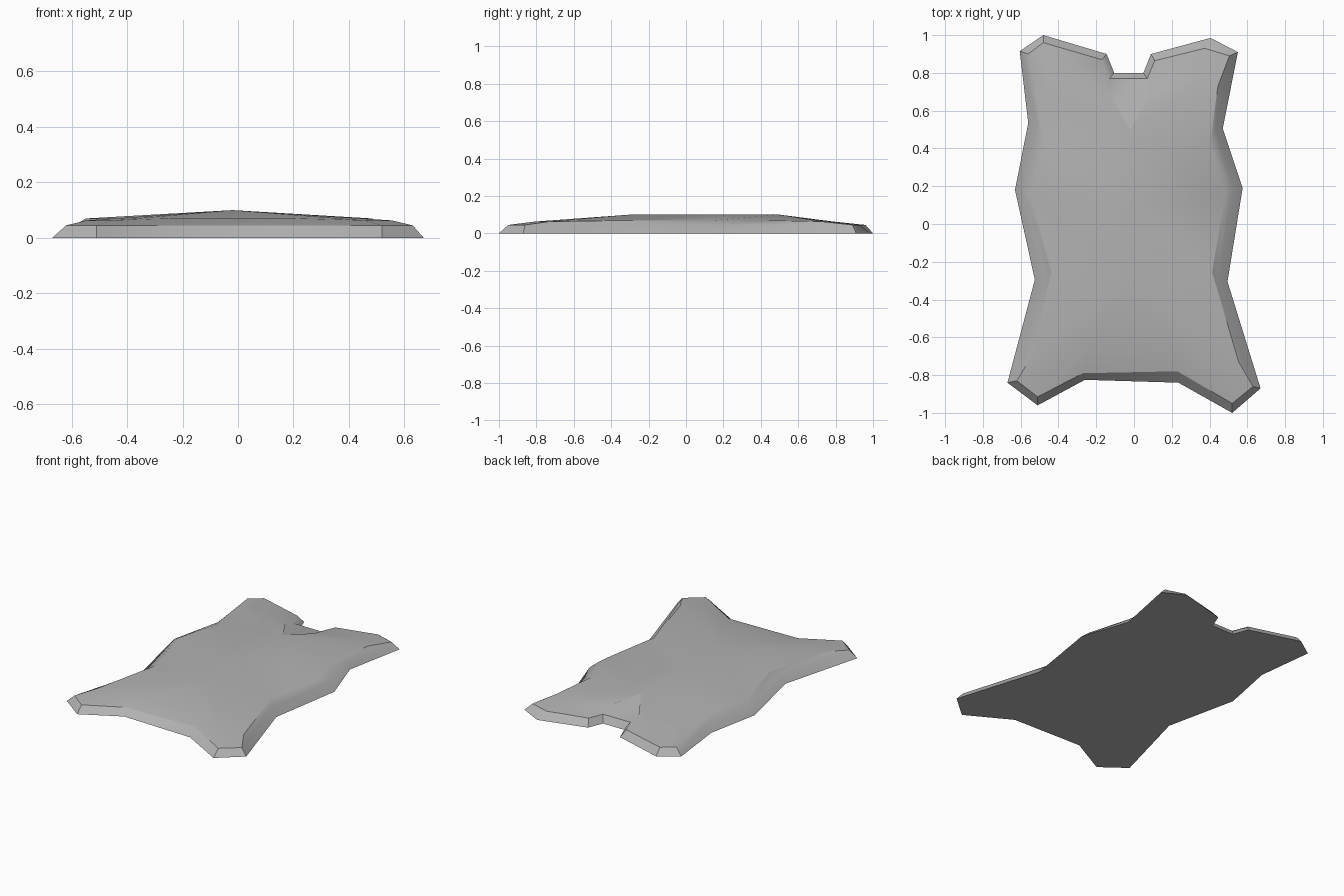
import bpy, bmesh, math

cube = bpy.data.objects.get("Cube")
if cube:
    bpy.data.objects.remove(cube, do_unlink=True)

grey = bpy.data.materials.new("soft grey")
grey.use_nodes = True
colour = (0.45, 0.45, 0.45, 1)
grey.diffuse_color = colour
grey.node_tree.nodes["Principled BSDF"].inputs["Base Color"].default_value = colour

# Hide outline on the ground: front legs, left flank, back legs with neck, right flank
base = [(-.67, -.84), (-.51, -.96), (-.26, -.825), (.235, -.84), (.52, -1), (.67, -.87),
        (.495, -.305), (.575, .19), (.47, .505),
        (.55, .91), (.405, .985), (.09, .9), (.05, .8), (-.105, .8), (-.145, .9), (-.48, 1), (-.605, .915),
        (-.56, .535), (-.63, .18), (-.525, -.295)]

# Upper edge of the bevelled border, in the same order
rim = [(-.62, -.83), (-.51, -.915), (-.27, -.79), (.23, -.78), (.52, -.95), (.63, -.86),
       (.445, -.3), (.52, .19), (.43, .51),
       (.505, .89), (.375, .93), (.11, .865), (.07, .77), (-.13, .77), (-.17, .87), (-.48, .96), (-.56, .9),
       (-.51, .53), (-.59, .18), (-.47, -.3)]


def shoulder(x, y):
    """Where the hide turns from the border slope to the gentle dome."""
    tip = abs(y) > .8
    return (x * (.88 if tip else .93), y * (.85 if y < 0 else .82), .063 if tip else .07)


def ridge(x, y):
    """Nearest point on the raised spine."""
    return (-.02, -.3 if y < -.1 else .1 if y < .4 else .5, .1)


bm = bmesh.new()
rings = [[bm.verts.new((x, y, 0)) for x, y in base],
         [bm.verts.new((x, y, .045)) for x, y in rim],
         [bm.verts.new(shoulder(x, y)) for x, y in rim],
         [bm.verts.new(ridge(x, y)) for x, y in rim]]

# Flat underside, then bands rising to the spine
bm.faces.new(rings[0])
count = len(base)
for low, high in zip(rings, rings[1:]):
    for i in range(count):
        j = (i + 1) % count
        bm.faces.new((low[i], low[j], high[j], high[i]))
bmesh.ops.remove_doubles(bm, verts=bm.verts, dist=.001)
bmesh.ops.recalc_face_normals(bm, faces=bm.faces)

mesh = bpy.data.meshes.new("hide_rug")
bm.to_mesh(mesh)
bm.free()
mesh.materials.append(grey)
rug = bpy.data.objects.new("hide_rug", mesh)
bpy.context.collection.objects.link(rug)

# Soft top with a crisp border
bpy.ops.object.select_all(action='DESELECT')
rug.select_set(True)
bpy.context.view_layer.objects.active = rug
bpy.ops.object.shade_smooth_by_angle(angle=math.radians(30))
